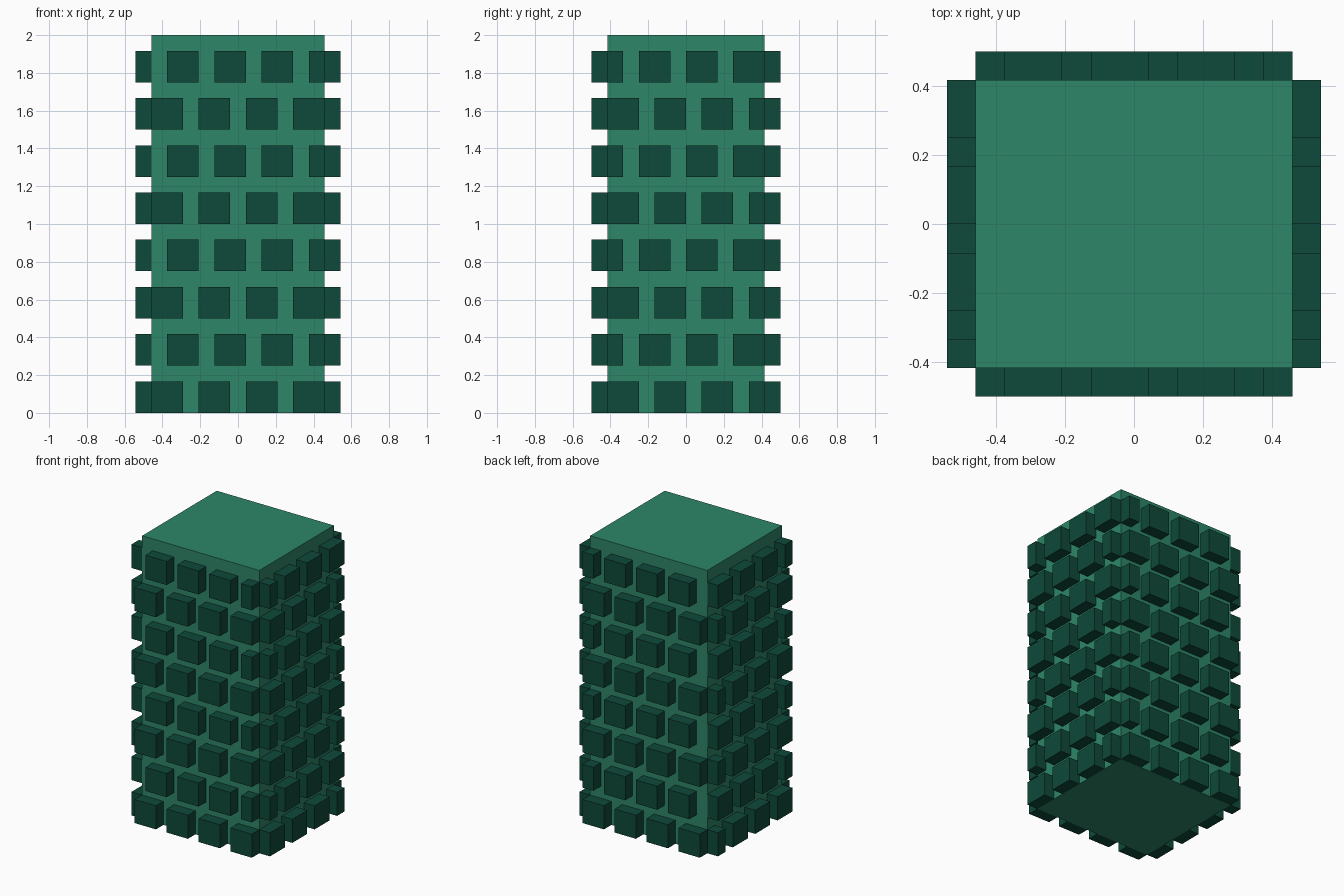
import bpy, bmesh
from mathutils import Matrix, Vector

cube = bpy.data.objects.get("Cube")
if cube:
    bpy.data.objects.remove(cube, do_unlink=True)

U = 1 / 12                      # module size
HX, HY, HEIGHT = 5.5, 5.0, 24   # core half sizes and height, in modules
ROWS, PITCH, SIZE = 8, 3, 2     # rows, spacing and stud size, in modules


def material(name, rgb):
    m = bpy.data.materials.new(name)
    m.use_nodes = True
    m.diffuse_color = (*rgb, 1)
    m.node_tree.nodes["Principled BSDF"].inputs["Base Color"].default_value = (*rgb, 1)
    return m


def add_box(bm, lo, hi):
    lo, hi = Vector(lo) * U, Vector(hi) * U
    mat = Matrix.Translation((lo + hi) / 2) @ Matrix.Diagonal((*(hi - lo), 1))
    bmesh.ops.create_cube(bm, size=1, matrix=mat)


def finish(bm, name, mat):
    me = bpy.data.meshes.new(name)
    bm.to_mesh(me)
    bm.free()
    me.materials.append(mat)
    bpy.context.collection.objects.link(bpy.data.objects.new(name, me))


green = material("mid green", (0.026, 0.238, 0.138))
dark = material("dark green", (0.0044, 0.067, 0.042))

# Solid core
bm = bmesh.new()
add_box(bm, (-HX, -HY, 0), (HX, HY, HEIGHT))
finish(bm, "core", green)


def stud_wall(name, axis, sign, starts):
    """Staggered rows of studs on one side, trimmed at the corners."""
    half, depth = (HX, HY) if axis == "y" else (HY, HX)
    near, far = sorted((sign * depth, sign * (depth + 1)))
    bm = bmesh.new()
    for row in range(ROWS):
        z = row * PITCH
        for i in range(4):
            a = starts[row % 2] + i * PITCH
            b = min(a + SIZE, half)
            a = max(a, -half)
            if axis == "y":
                add_box(bm, (a, near, z), (b, far, z + SIZE))
            else:
                add_box(bm, (near, a, z), (far, b, z + SIZE))
    finish(bm, name, dark)


# Studs on all four sides
stud_wall("front_studs", "y", -1, (-5.5, -4.5))
stud_wall("back_studs", "y", 1, (-5.5, -4.5))
stud_wall("left_studs", "x", 1, (-5, -6))
stud_wall("right_studs", "x", -1, (-5, -6))
